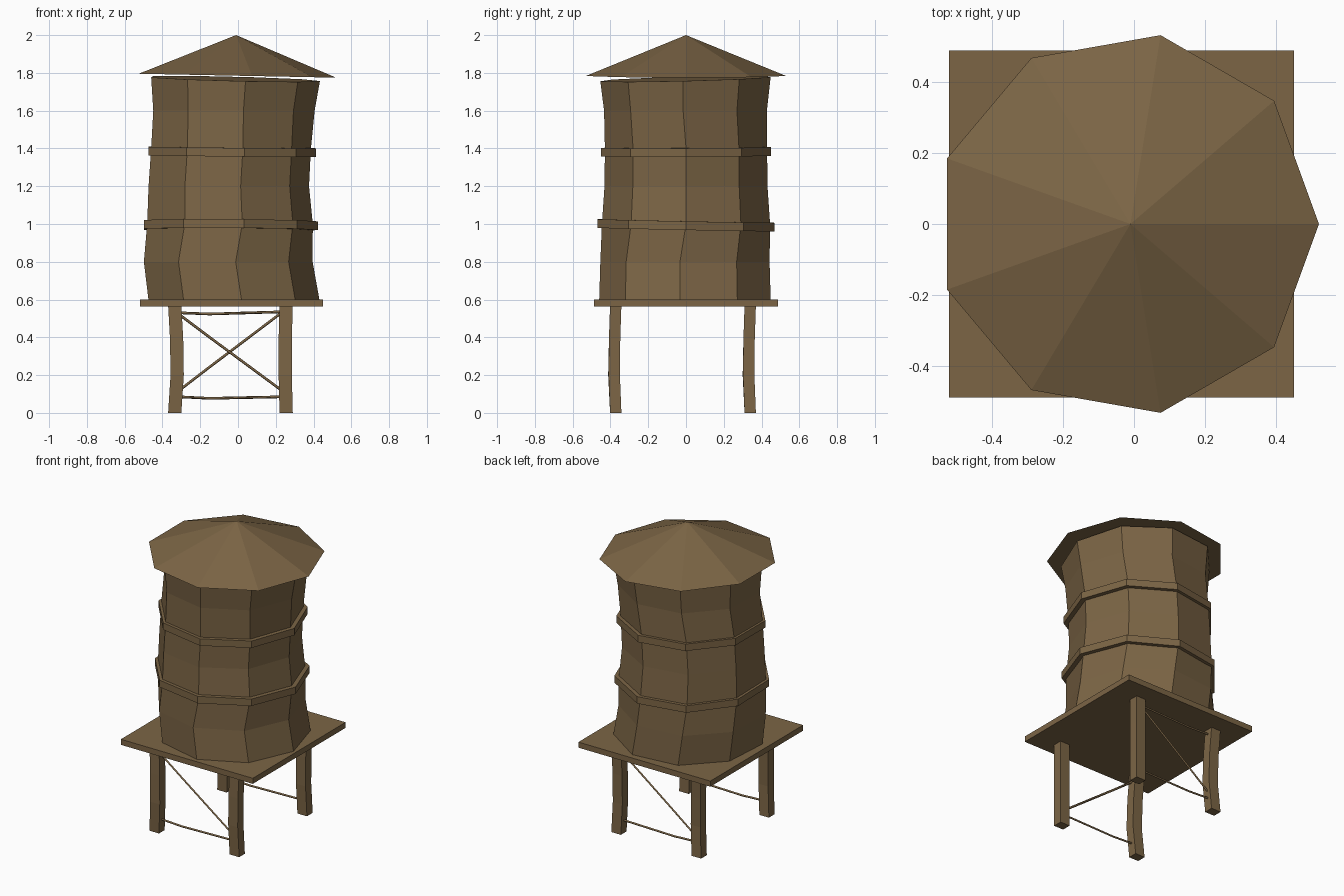
import bpy
from math import sin, cos, radians

cube = bpy.data.objects.get("Cube")
if cube:
    bpy.data.objects.remove(cube)

wood = bpy.data.materials.new("weathered_brown_wood")
wood.use_nodes = True
brown = (0.2, 0.13, 0.06, 1)
wood.diffuse_color = brown
bsdf = wood.node_tree.nodes["Principled BSDF"]
bsdf.inputs["Base Color"].default_value = brown
bsdf.inputs["Roughness"].default_value = 0.9

SIDES = 9


def make(name, verts, faces):
    mesh = bpy.data.meshes.new(name)
    mesh.from_pydata(verts, [], faces)
    mesh.materials.append(wood)
    mesh.update()
    obj = bpy.data.objects.new(name, mesh)
    bpy.context.collection.objects.link(obj)
    return obj


def loft(name, rings, closed=False):
    """Skin equal rings with quads, then cap the ends or join them in a loop."""
    n, m = len(rings[0]), len(rings)
    faces = []
    for i in range(m if closed else m - 1):
        a, b = i * n, (i + 1) % m * n
        faces += [(a + k, a + (k + 1) % n, b + (k + 1) % n, b + k) for k in range(n)]
    if not closed:
        faces += [tuple(reversed(range(n))), tuple(range((m - 1) * n, m * n))]
    return make(name, [p for ring in rings for p in ring], faces)


def polygon(cx, r, z, twist=0, tilt_x=0, tilt_y=0):
    """Nine-sided ring, optionally leaning in height."""
    ring = []
    for k in range(SIDES):
        a = radians(360 * k / SIDES + twist)
        x, y = cx + r * cos(a), r * sin(a)
        ring.append((x, y, z + tilt_x * x + tilt_y * y))
    return ring


def rectangle(cx, cy, w, d, z):
    return [(cx + sx * w / 2, cy + sy * d / 2, z)
            for sx, sy in ((-1, -1), (1, -1), (1, 1), (-1, 1))]


# Crooked tank: centre x, radius, height, twist
tank_levels = [(-0.03, 0.462, 0.6, -4), (-0.06, 0.456, 0.8, -4),
               (-0.056, 0.452, 1.0, 0), (-0.062, 0.438, 1.2, 0),
               (-0.05, 0.436, 1.4, 0), (-0.032, 0.438, 1.6, -2)]
tank_rings = [polygon(*level) for level in tank_levels]
tank_rings.append(polygon(-0.024, 0.458, 1.768, -2, -0.025, 0.025))
loft("tank", tank_rings)

# Hoops around the tank
def hoop(name, cx, r, z, tilt_x, tilt_y):
    h = 0.023
    corners = ((r - 0.035, -h), (r, -h), (r, h), (r - 0.035, h))
    loft(name, [polygon(cx, rr, z + dz, 0, tilt_x, tilt_y) for rr, dz in corners], True)


hoop("lower_hoop", -0.051, 0.475, 0.993, -0.005, -0.02)
hoop("upper_hoop", -0.044, 0.458, 1.382, -0.01, 0.005)

# Roof cone with a flat underside
eave = polygon(-0.019, 0.539, 1.785, 0, -0.02)
roof_faces = [(k, (k + 1) % SIDES, SIDES) for k in range(SIDES)]
make("roof", eave + [(-0.01, 0, 2.0)], roof_faces + [tuple(reversed(range(SIDES)))])

# Platform
loft("platform", [rectangle(-0.035, 0, 0.97, 0.975, z) for z in (0.563, 0.6)])

# Bent legs, each following a few centre points
def leg(name, x, y, bends):
    heights = (0, 0.2, 0.39, 0.57)
    loft(name, [rectangle(x + bx, y + by, 0.07, 0.06, z)
                for z, (bx, by) in zip(heights, bends)])


bend_out = ((0, 0), (0.013, -0.01), (0.01, -0.006), (0, 0))
bend_in = ((0, 0), (-0.005, -0.008), (-0.005, -0.006), (0, 0))
leg("front_right_leg", -0.335, -0.372, bend_out)
leg("front_left_leg", 0.255, -0.372, bend_in)
leg("back_right_leg", -0.335, 0.34, bend_out)
leg("back_left_leg", 0.255, 0.34, bend_in)


# Thin braces, sagging slightly in the middle
def brace(name, y, z_right, z_left, sag):
    curve = bpy.data.curves.new(name, "CURVE")
    curve.dimensions = "3D"
    curve.bevel_depth = 0.007
    curve.bevel_resolution = 0
    curve.use_fill_caps = True
    spline = curve.splines.new("POLY")
    spline.points.add(2)
    points = ((-0.31, z_right), (-0.15, z_right * 0.7 + z_left * 0.3 - sag), (0.23, z_left))
    for point, (x, z) in zip(spline.points, points):
        point.co = (x, y, z, 1)
    curve.materials.append(wood)
    bpy.context.collection.objects.link(bpy.data.objects.new(name, curve))


for side, y, z_right, z_left in (("front", -0.375, 0.52, 0.12), ("back", 0.337, 0.12, 0.53)):
    brace(side + "_diagonal_brace", y, z_right, z_left, 0)
    brace(side + "_lower_brace", y, 0.085, 0.085, 0.008)
brace("back_upper_brace", 0.337, 0.53, 0.535, 0.008)
